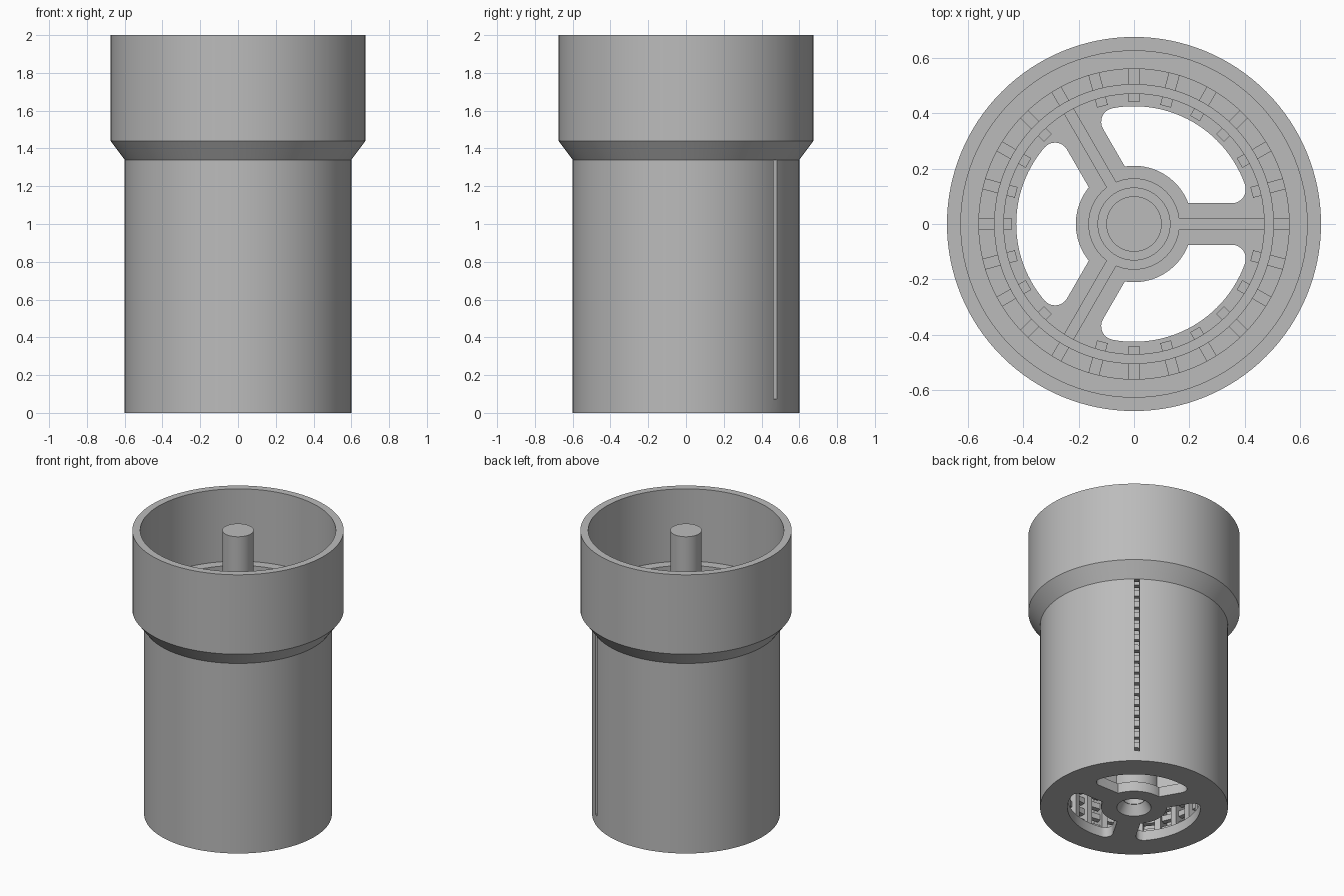
import bpy, bmesh, math
from mathutils import Matrix, Vector

cube = bpy.data.objects.get("Cube")
if cube:
    bpy.data.objects.remove(cube, do_unlink=True)

GREY = (0.5, 0.5, 0.5, 1)
mat = bpy.data.materials.new("plain_grey")
mat.use_nodes = True
mat.diffuse_color = GREY
mat.node_tree.nodes["Principled BSDF"].inputs["Base Color"].default_value = GREY


def finish(name, bm):
    bmesh.ops.remove_doubles(bm, verts=bm.verts, dist=1e-5)
    bmesh.ops.recalc_face_normals(bm, faces=bm.faces)
    mesh = bpy.data.meshes.new(name)
    bm.to_mesh(mesh)
    bm.free()
    mesh.materials.append(mat)
    ob = bpy.data.objects.new(name, mesh)
    bpy.context.collection.objects.link(ob)
    return ob


def smooth(ob):
    bpy.ops.object.select_all(action='DESELECT')
    ob.select_set(True)
    bpy.context.view_layer.objects.active = ob
    bpy.ops.object.shade_smooth_by_angle(angle=math.radians(25))


def lathe(bm, profile, steps=128):
    """Spin a closed (radius, height) outline round the z axis."""
    rings = []
    for i in range(steps):
        a = math.tau * i / steps
        rings.append([bm.verts.new((r * math.cos(a), r * math.sin(a), z)) for r, z in profile])
    n = len(profile)
    for i in range(steps):
        a, b = rings[i], rings[(i + 1) % steps]
        for j in range(n):
            k = (j + 1) % n
            if profile[j][0] == 0 and profile[k][0] == 0:
                continue
            if profile[j][0] == 0:
                bm.faces.new((a[j], b[k], a[k]))
            elif profile[k][0] == 0:
                bm.faces.new((a[j], b[j], a[k]))
            else:
                bm.faces.new((a[j], b[j], b[k], a[k]))


def radial_box(bm, angle, r0, r1, width, z0, z1):
    """Box lying along a radius."""
    m = (Matrix.Rotation(math.radians(angle), 4, 'Z')
         @ Matrix.Translation(((r0 + r1) / 2, 0, (z0 + z1) / 2))
         @ Matrix.Diagonal((r1 - r0, width, z1 - z0, 1)))
    bmesh.ops.create_cube(bm, size=1, matrix=m)


def polar(r, a):
    return Vector((r * math.cos(a), r * math.sin(a)))


FLOOR, CAGE_TOP = 0.07, 1.36

# Outer shell with its floor, flared collar and inner ledge
bm = bmesh.new()
lathe(bm, [(0.11, 0), (0.6, 0), (0.6, 1.34), (0.675, 1.44), (0.675, 2), (0.625, 2),
           (0.625, 1.49), (0.56, 1.49), (0.56, FLOOR), (0.07, FLOOR)])
shell = finish("outer_shell", bm)

# Cutter for the three floor openings and the side slot
R_IN, R_OUT, HALF_SPOKE, FILLET = 0.21, 0.425, 0.075, 0.05
rc, yc = R_OUT - FILLET, HALF_SPOKE + FILLET
corner = Vector((math.sqrt(rc * rc - yc * yc), yc))
turn = math.atan2(corner.y, corner.x)
start = math.asin(HALF_SPOKE / R_IN)
mid = math.pi / 3
half = [polar(R_IN, mid + (start - mid) * i / 10) for i in range(11)]
half += [corner + polar(FILLET, -math.pi / 2 + (turn + math.pi / 2) * i / 8) for i in range(9)]
half += [polar(R_OUT, turn + (mid - turn) * i / 14) for i in range(1, 15)]
axis = polar(1, mid)
mirrored = [2 * p.dot(axis) * axis - p for p in reversed(half[1:-1])]
outline = half + mirrored

bm = bmesh.new()
for k in range(3):
    rot = Matrix.Rotation(math.tau * k / 3, 3, 'Z')
    face = bm.faces.new([bm.verts.new(rot @ Vector((p.x, p.y, -0.1))) for p in outline])
    top = bmesh.ops.extrude_face_region(bm, geom=[face])["geom"]
    bmesh.ops.translate(bm, vec=(0, 0, 0.3),
                        verts=[v for v in top if isinstance(v, bmesh.types.BMVert)])
radial_box(bm, 51.8, 0.53, 0.65, 0.03, FLOOR + 0.003, 1.34)
cutter = finish("opening_cutter", bm)
cutter.hide_render = True

mod = shell.modifiers.new("openings", 'BOOLEAN')
mod.operation = 'DIFFERENCE'
mod.solver = 'EXACT'
mod.object = cutter
bpy.context.view_layer.objects.active = shell
bpy.ops.object.modifier_apply(modifier=mod.name)
bpy.data.objects.remove(cutter, do_unlink=True)
smooth(shell)

# Stacked rings of the inner cage
bm = bmesh.new()
PERIOD = 0.08
for i in range(17):
    z = FLOOR + PERIOD * i
    lathe(bm, [(0.47, z), (0.505, z), (0.505, z + PERIOD / 2), (0.47, z + PERIOD / 2)], 96)
smooth(finish("cage_rings", bm))

# Upright bars that hold the rings
bm = bmesh.new()
for i in range(24):
    inner = 0.47 if i % 8 == 0 else 0.44
    radial_box(bm, 15 * i, inner, 0.565, 0.04, FLOOR - 0.005, CAGE_TOP)
finish("cage_bars", bm)

# Hub sleeve and the three fins above the spokes
bm = bmesh.new()
lathe(bm, [(0.13, FLOOR - 0.005), (0.165, FLOOR - 0.005), (0.165, 1.34), (0.13, 1.34)], 64)
smooth(finish("hub_sleeve", bm))
bm = bmesh.new()
for k in range(3):
    radial_box(bm, 120 * k, 0.16, 0.475, 0.04, FLOOR - 0.005, 1.34)
finish("spoke_fins", bm)

# Centre post, hollow at its foot
bm = bmesh.new()
lathe(bm, [(0.07, FLOOR - 0.005), (0.1, FLOOR - 0.005), (0.1, 2), (0, 2), (0, 0.4), (0.07, 0.4)], 64)
smooth(finish("centre_post", bm))
